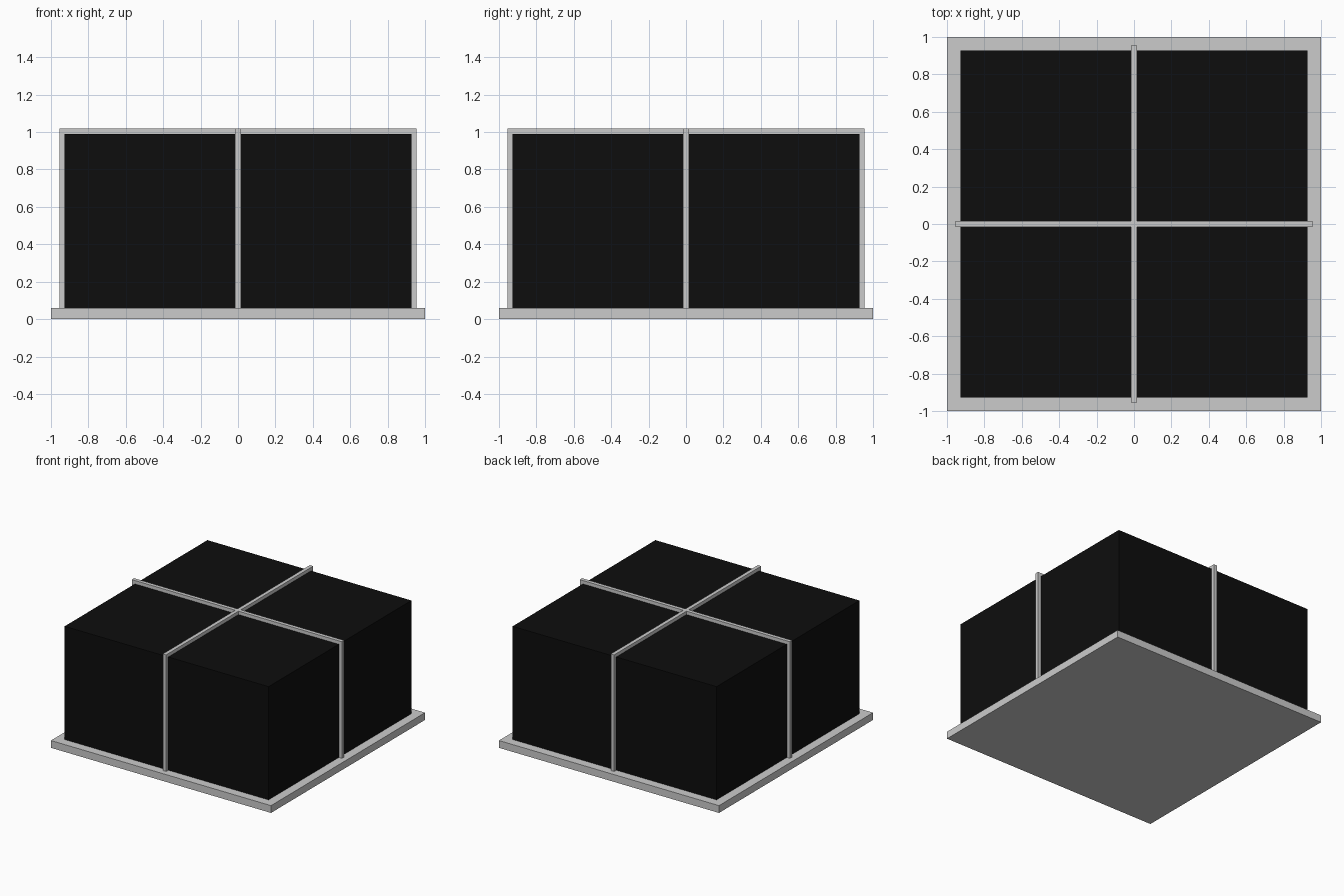
import bpy
import bmesh
import math

if "Cube" in bpy.data.objects:
    bpy.data.objects.remove(bpy.data.objects["Cube"])

black = bpy.data.materials.new("black")
black.diffuse_color = (0.004, 0.004, 0.004, 1)
black.use_nodes = True
black.node_tree.nodes["Principled BSDF"].inputs["Base Color"].default_value = black.diffuse_color


def finish(name, bm, mat=None):
    bmesh.ops.recalc_face_normals(bm, faces=bm.faces)
    mesh = bpy.data.meshes.new(name)
    bm.to_mesh(mesh)
    bm.free()
    obj = bpy.data.objects.new(name, mesh)
    bpy.context.collection.objects.link(obj)
    if mat:
        mesh.materials.append(mat)
    return obj


def box(name, half, z0, z1, mat=None):
    bm = bmesh.new()
    bmesh.ops.create_cube(bm, size=1)
    for v in bm.verts:
        v.co.x *= 2 * half
        v.co.y *= 2 * half
        v.co.z = z0 if v.co.z < 0 else z1
    return finish(name, bm, mat)


def strap(name, angle):
    # inverted U profile, extruded to the strap width
    outer, inner, bottom, under, top, width = 0.955, 0.927, 0.06, 0.99, 1.018, 0.03
    profile = [(-outer, bottom), (-outer, top), (outer, top), (outer, bottom),
               (inner, bottom), (inner, under), (-inner, under), (-inner, bottom)]
    bm = bmesh.new()
    face = bm.faces.new([bm.verts.new((x, -width / 2, z)) for x, z in profile])
    new = bmesh.ops.extrude_face_region(bm, geom=[face])["geom"]
    verts = [g for g in new if isinstance(g, bmesh.types.BMVert)]
    bmesh.ops.translate(bm, verts=verts, vec=(0, width, 0))
    obj = finish(name, bm)
    obj.rotation_euler.z = angle


# Base plate
box("base_plate", 1.0, 0, 0.06)

# Dark block standing on the plate
box("dark_block", 0.927, 0.06, 0.99, black)

# Two straps crossing over the block
strap("strap_x", 0)
strap("strap_y", math.pi / 2)
